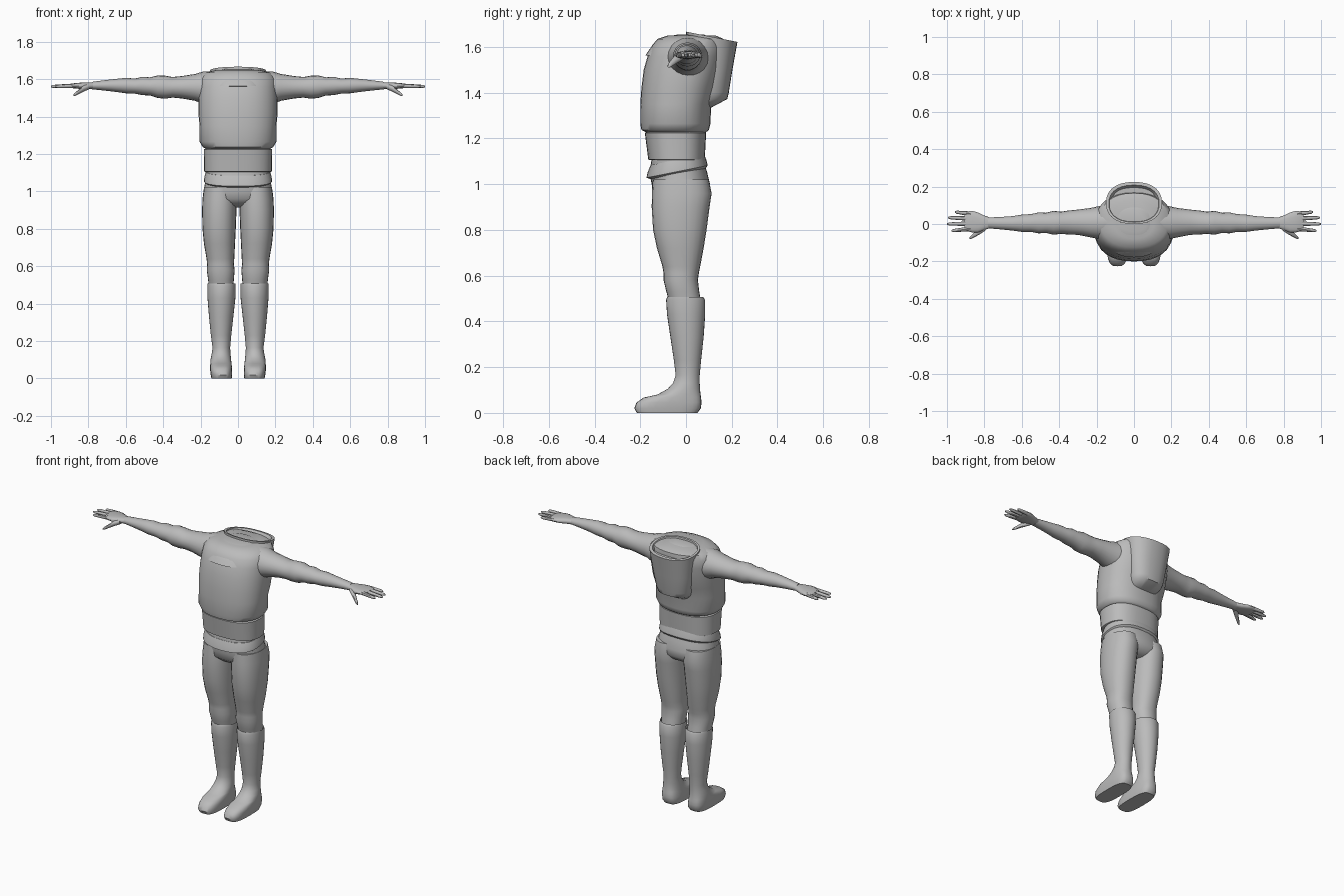
import bpy, bmesh, math

grey = bpy.data.materials.new("plain grey")
grey.diffuse_color = (0.5, 0.5, 0.5, 1)


def loft(name, rings, axis="z", n=20, mirror=False, p=2.0, tilt=0.0):
    """Skin rings (position, u0, u1, v0, v1, optional squareness, optional tilt)."""
    bm = bmesh.new()
    loops = []
    for r in rings:
        a, u0, u1, v0, v1 = r[:5]
        e = 2 / (r[5] if len(r) > 5 else p)
        t = r[6] if len(r) > 6 else tilt
        loop = []
        for i in range(n):
            ang = 2 * math.pi * i / n
            c, s = math.cos(ang), math.sin(ang)
            u = (u0 + u1) / 2 + (u1 - u0) / 2 * math.copysign(abs(c) ** e, c)
            v = (v0 + v1) / 2 + (v1 - v0) / 2 * math.copysign(abs(s) ** e, s)
            co = (u, v, a + t * v) if axis == "z" else (a, u, v)
            loop.append(bm.verts.new(co))
        loops.append(loop)
    for a, b in zip(loops, loops[1:]):
        for i in range(n):
            j = (i + 1) % n
            bm.faces.new((a[i], a[j], b[j], b[i]))
    bm.faces.new(loops[0])
    bm.faces.new(loops[-1])
    bmesh.ops.recalc_face_normals(bm, faces=bm.faces[:])
    me = bpy.data.meshes.new(name)
    bm.to_mesh(me)
    bm.free()
    me.materials.append(grey)
    ob = bpy.data.objects.new(name, me)
    bpy.context.collection.objects.link(ob)
    bpy.ops.object.select_all(action="DESELECT")
    ob.select_set(True)
    bpy.context.view_layer.objects.active = ob
    bpy.ops.object.shade_smooth_by_angle(angle=math.radians(45))
    if mirror:
        ob.modifiers.new("mirror", "MIRROR")
    return ob


def sym(z, hx, y0, y1, *rest):
    return (z, -hx, hx, y0, y1, *rest)


# Jacket body, closed over the shoulders
loft("jacket", [
    sym(1.225, .165, -.17, .085), sym(1.237, .188, -.195, .10),
    sym(1.265, .205, -.20, .107), sym(1.35, .205, -.20, .11),
    sym(1.42, .212, -.195, .135), sym(1.50, .212, -.185, .155),
    sym(1.56, .21, -.168, .165), sym(1.605, .205, -.15, .168),
    sym(1.635, .18, -.125, .165), sym(1.65, .11, -.08, .13)], n=32, p=2.3)

# Overhanging collar at the front of the neck
loft("collar", [
    sym(1.562, .14, -.16, .10), sym(1.563, .145, -.178, .10),
    sym(1.59, .14, -.16, .10), sym(1.622, .13, -.133, .10),
    sym(1.644, .11, -.09, .10), sym(1.654, .07, -.04, .08)], n=32, p=2.5)

# Hood hanging on the back, with a hollow rim
loft("hood", [
    sym(1.335, .08, .0, .11), sym(1.372, .105, .0, .18),
    sym(1.40, .115, .0, .187), sym(1.50, .13, .0, .203),
    sym(1.667, .15, .0, .225, 2.3, -.2), sym(1.667, .135, .01, .208, 2.3, -.2),
    sym(1.61, .12, .02, .195)], n=28, p=2.5)

# Shirt band at the waist
loft("waist_band", [
    sym(1.105, .175, -.155, .075), sym(1.108, .181, -.165, .082),
    sym(1.225, .183, -.18, .088), sym(1.23, .17, -.16, .08)], n=32, p=2.5)

# Slanted trouser waist and hips
loft("trouser_waist", [
    sym(1.05, .168, -.15, .085), sym(1.063, .182, -.173, .095),
    sym(1.085, .18, -.168, .09), sym(1.115, .172, -.155, .08)],
    n=32, p=2.4, tilt=.2)
loft("hips", [
    sym(1.11, .17, -.15, .075), sym(1.05, .175, -.16, .093),
    sym(1.0, .185, -.15, .105), sym(.96, .188, -.145, .105),
    sym(.93, .15, -.11, .08), sym(.915, .08, -.07, .05)], n=32, p=2.3)

# Trouser legs
loft("trouser_leg", [
    (1.02, .01, .182, -.145, .10), (.96, .005, .19, -.149, .112),
    (.90, .008, .192, -.15, .103), (.80, .012, .19, -.144, .09),
    (.72, .016, .182, -.127, .077), (.64, .02, .168, -.103, .062),
    (.61, .022, .165, -.098, .056), (.58, .018, .167, -.098, .052),
    (.53, .022, .16, -.086, .058), (.49, .025, .155, -.075, .065)],
    n=24, mirror=True, p=2.2)

# Boots with feet
loft("boot", [
    (.49, .02, .155, -.075, .07), (.507, .013, .163, -.082, .075),
    (.495, .012, .164, -.087, .083), (.43, .014, .163, -.083, .084),
    (.33, .025, .155, -.068, .077), (.23, .036, .145, -.053, .066),
    (.165, .042, .136, -.045, .06), (.13, .04, .141, -.057, .06),
    (.105, .037, .146, -.08, .061), (.08, .035, .148, -.125, .064, 2.4),
    (.067, .033, .149, -.185, .066, 2.8), (.045, .031, .149, -.217, .068, 3),
    (.02, .031, .146, -.226, .065, 3.2), (0, .034, .142, -.215, .05, 3.2)],
    n=28, mirror=True)

# Sleeved arms with soft folds
loft("arm", [
    (.12, -.085, .11, 1.46, 1.645), (.19, -.08, .095, 1.468, 1.64),
    (.23, -.072, .086, 1.485, 1.628), (.30, -.058, .077, 1.497, 1.617),
    (.35, -.056, .072, 1.502, 1.612), (.39, -.053, .066, 1.496, 1.619),
    (.43, -.057, .07, 1.50, 1.62), (.47, -.048, .06, 1.513, 1.61),
    (.51, -.05, .062, 1.515, 1.613), (.55, -.042, .053, 1.523, 1.604),
    (.60, -.042, .05, 1.525, 1.607), (.65, -.035, .042, 1.532, 1.602),
    (.72, -.028, .037, 1.54, 1.594), (.78, -.023, .035, 1.546, 1.586)],
    axis="x", n=20, mirror=True)

# Palm
loft("palm", [
    (.765, -.02, .033, 1.549, 1.583), (.80, -.032, .045, 1.548, 1.583),
    (.835, -.046, .062, 1.548, 1.582), (.865, -.045, .07, 1.55, 1.58),
    (.895, -.037, .067, 1.553, 1.576), (.905, -.03, .06, 1.558, 1.572)],
    axis="x", n=16, mirror=True, p=2.5)

# Fingers: (name, base y, tip y, tip x)
for name, y0, y1, tip in (("index_finger", -.026, -.036, .975),
                          ("middle_finger", .002, .0, 1.0),
                          ("ring_finger", .029, .034, .995),
                          ("little_finger", .055, .064, .957)):
    rings = []
    for t, r in ((0, .012), (.5, .0105), (.88, .0085), (1, .004)):
        x, y, z = .875 + (tip - .875) * t, y0 + (y1 - y0) * t, 1.565 - .004 * t
        rings.append((x, y - r, y + r, z - r, z + r))
    loft(name, rings, axis="x", n=8, mirror=True)

# Thumb, pointing forward and down
loft("thumb", [
    (.795, -.035, .0, 1.546, 1.578), (.825, -.056, -.018, 1.533, 1.567),
    (.85, -.069, -.043, 1.521, 1.547), (.87, -.08, -.06, 1.511, 1.53),
    (.88, -.08, -.071, 1.509, 1.518)], axis="x", n=10, mirror=True)
